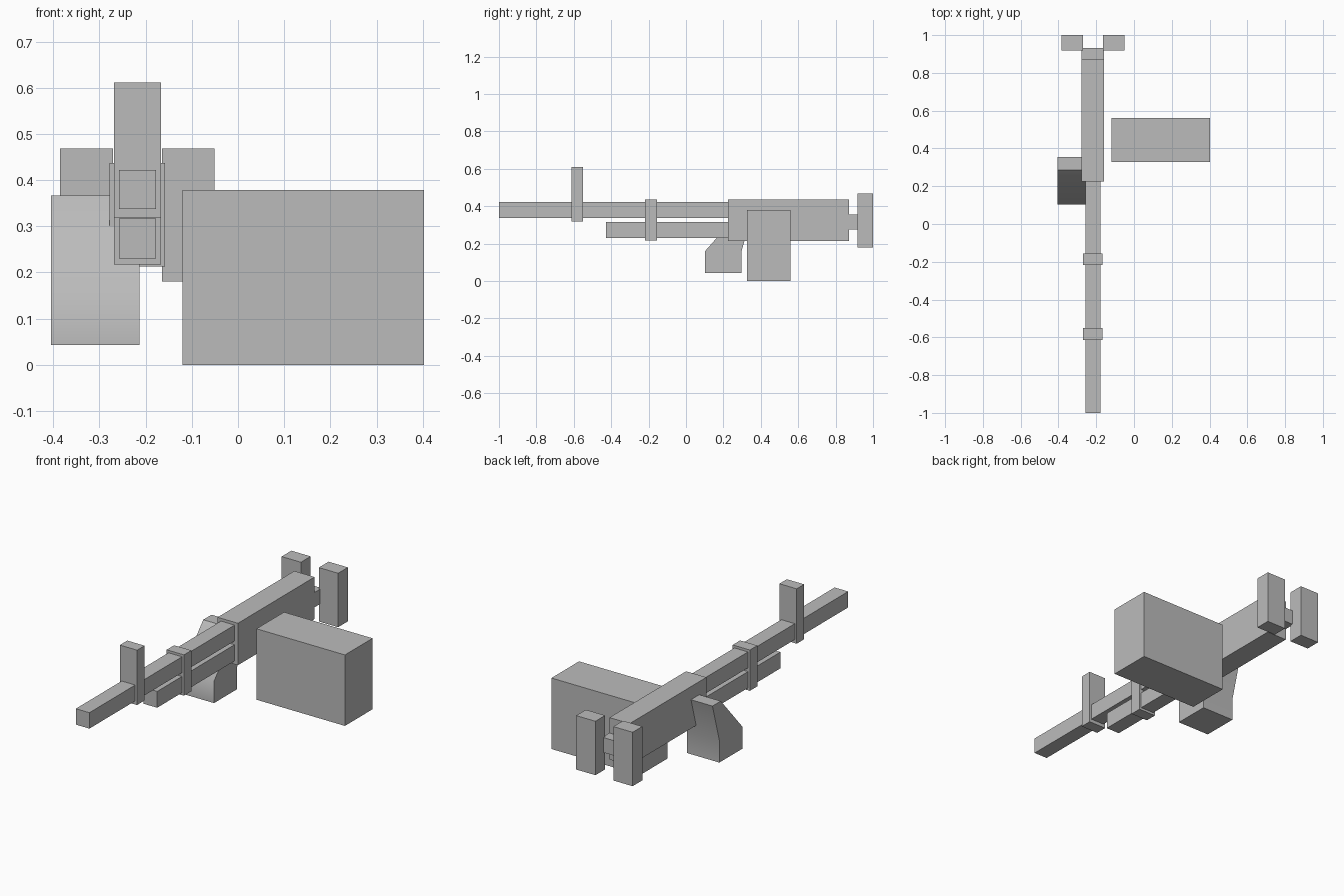
import bpy, bmesh, math

if "Cube" in bpy.data.objects:
    bpy.data.objects.remove(bpy.data.objects["Cube"])

grey = bpy.data.materials.new("plain grey")
grey.diffuse_color = (0.5, 0.5, 0.5, 1)
grey.use_nodes = True
grey.node_tree.nodes["Principled BSDF"].inputs["Base Color"].default_value = grey.diffuse_color


def prism(name, x, profile):
    """Extrude a (y, z) outline between two x positions."""
    bm = bmesh.new()
    face = bm.faces.new([bm.verts.new((x[0], y, z)) for y, z in profile])
    out = bmesh.ops.extrude_face_region(bm, geom=[face])
    for v in out["geom"]:
        if isinstance(v, bmesh.types.BMVert):
            v.co.x = x[1]
    bmesh.ops.recalc_face_normals(bm, faces=bm.faces)
    mesh = bpy.data.meshes.new(name)
    bm.to_mesh(mesh)
    bm.free()
    mesh.materials.append(grey)
    ob = bpy.data.objects.new(name, mesh)
    bpy.context.collection.objects.link(ob)
    return ob


def box(name, x, y, z):
    return prism(name, x, [(y[0], z[0]), (y[1], z[0]), (y[1], z[1]), (y[0], z[1])])


MID = -0.218  # centre line of the gun


def centred(name, half, y, z):
    return box(name, (MID - half, MID + half), y, z)


# Receiver, barrel and lower tube
centred("receiver", 0.06, (0.225, 0.872), (0.213, 0.437))
centred("barrel", 0.04, (-1.0, 0.23), (0.337, 0.422))
centred("lower_tube", 0.04, (-0.428, 0.23), (0.23, 0.317))

# Front sight and barrel band
centred("front_sight", 0.051, (-0.613, -0.55), (0.318, 0.611))
centred("barrel_band", 0.051, (-0.218, -0.155), (0.217, 0.435))

# Rear bracket and two grips
centred("rear_bracket", 0.06, (0.87, 0.932), (0.275, 0.355))
for side, name in ((-1, "left_grip"), (1, "right_grip")):
    xs = sorted((MID + side * 0.053, MID + side * 0.167))
    box(name, xs, (0.918, 1.0), (0.18, 0.468))

# Ammunition box
box("ammo_box", (-0.12, 0.403), (0.327, 0.56), (0.0, 0.379))

# Ejection chute with softly shaded bends
chute = prism("ejection_chute", (-0.405, -0.213),
              [(0.102, 0.043), (0.297, 0.043), (0.297, 0.16),
               (0.355, 0.367), (0.285, 0.367), (0.102, 0.16)])
bpy.ops.object.select_all(action='DESELECT')
chute.select_set(True)
bpy.context.view_layer.objects.active = chute
bpy.ops.object.shade_smooth_by_angle(angle=math.radians(45))
